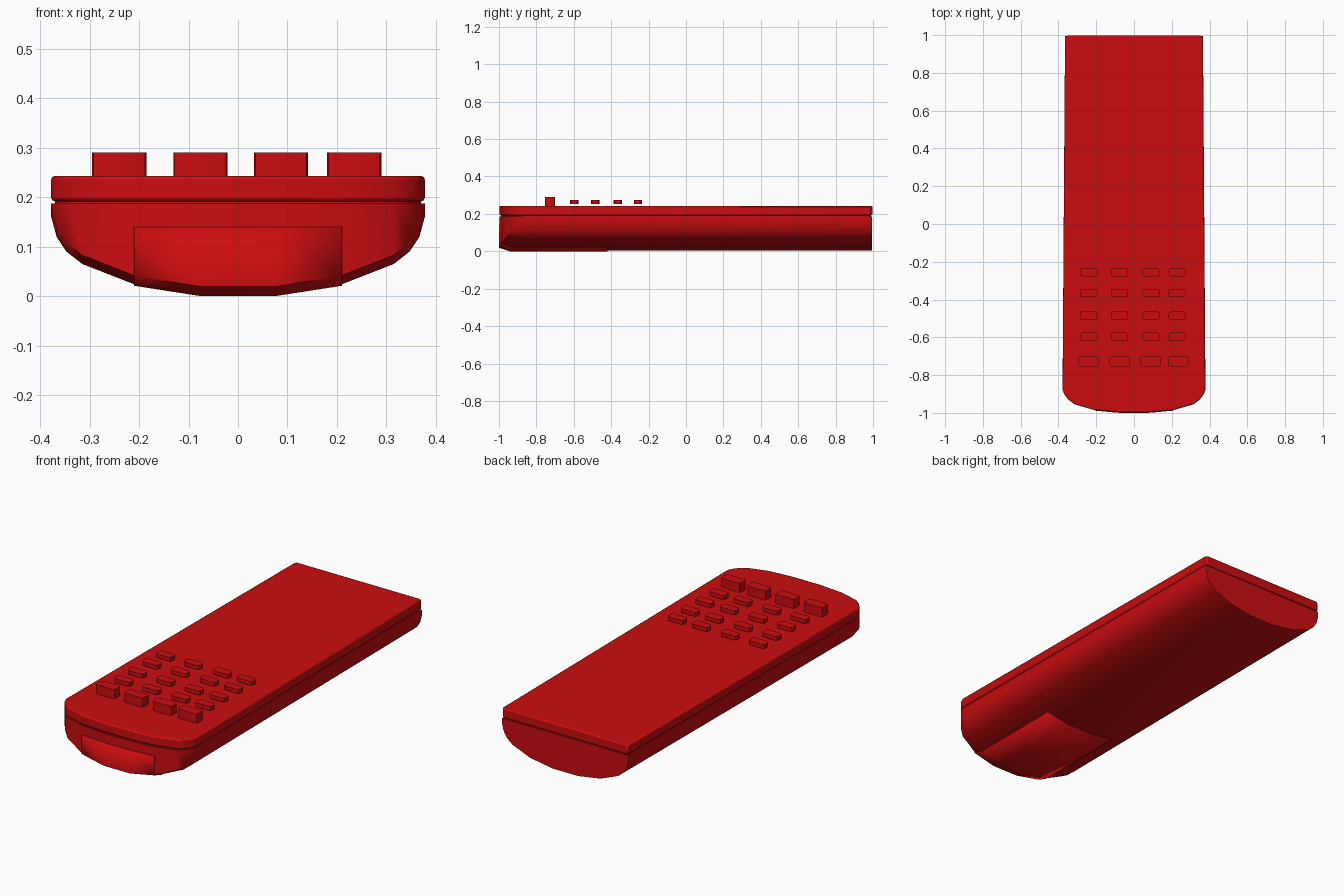
import bpy, bmesh, math

if "Cube" in bpy.data.objects:
    bpy.data.objects.remove(bpy.data.objects["Cube"], do_unlink=True)

RED = (0.6, 0.004, 0.005, 1)
mat = bpy.data.materials.new("red plastic")
mat.use_nodes = True
mat.diffuse_color = RED
mat.node_tree.nodes["Principled BSDF"].inputs["Base Color"].default_value = RED

BACK, TAPER = 0.997, 0.966
# half section columns: x, underside height, front y
HALF = [(0.075, 0.003, -0.997), (0.21, 0.024, -0.985), (0.315, 0.065, -0.955),
        (0.347, 0.09, -0.93), (0.367, 0.12, -0.905), (0.378, 0.16, -0.88)]
COLUMNS = [(-x, z, y) for x, z, y in reversed(HALF)] + HALF


def finish(name, bm, angle=35):
    bmesh.ops.recalc_face_normals(bm, faces=bm.faces)
    me = bpy.data.meshes.new(name)
    bm.to_mesh(me)
    bm.free()
    ob = bpy.data.objects.new(name, me)
    bpy.context.collection.objects.link(ob)
    me.materials.append(mat)
    bpy.ops.object.select_all(action="DESELECT")
    ob.select_set(True)
    bpy.context.view_layer.objects.active = ob
    bpy.ops.object.shade_smooth_by_angle(angle=math.radians(angle))
    return ob


def bevel(ob, width, segments=2):
    mod = ob.modifiers.new("soft edges", "BEVEL")
    mod.width, mod.segments = width, segments
    mod.limit_method, mod.angle_limit = "ANGLE", math.radians(50)


def loft(bm, rows, closed):
    """Skin a list of point rows; closed rows wrap around."""
    rows = [[bm.verts.new(p) for p in row] for row in rows]
    for a, b in zip(rows, rows[1:]):
        n = len(a)
        for i in range(n if closed else n - 1):
            j = (i + 1) % n
            bm.faces.new((a[i], a[j], b[j], b[i]))


def slab(name, inset, z0, z1):
    """Plate following the rounded front and tapered sides."""
    bm = bmesh.new()
    s = 1 - inset / 0.378
    pts = [(x * s, y + inset) for x, _, y in COLUMNS]
    w = 0.378 * TAPER * s
    b = BACK - inset
    pts += [(w, b - 0.01), (w - 0.008, b), (-w + 0.008, b), (-w, b - 0.01)]
    face = bm.faces.new([bm.verts.new((x, y, z0)) for x, y in pts])
    ext = bmesh.ops.extrude_face_region(bm, geom=[face])
    for v in ext["geom"]:
        if isinstance(v, bmesh.types.BMVert):
            v.co.z = z1
    return finish(name, bm)


# Upper shell and the recessed seam below it
bevel(slab("upper_shell", 0, 0.192, 0.243), 0.007)
slab("seam_neck", 0.008, 0.17, 0.21)

# Lower shell: each column runs around front, underside, back and top
RIM, RISE, RUN = 0.187, 0.018, 0.055
bm = bmesh.new()
loops = []
for x, z, y in COLUMNS:
    bx = x * TAPER
    loops.append([(x, y, RIM), (x, y, z + RISE), (x, y + RUN, z),
                  (bx, BACK - 0.003, z), (bx, BACK - 0.003, RIM)])
loft(bm, loops, True)
bm.verts.ensure_lookup_table()
n = len(loops[0])
for end in (bm.verts[:n], bm.verts[-n:]):
    bm.faces.new(end)
finish("lower_shell", bm, 40)

# Battery door wrapping from the front onto the underside
bm = bmesh.new()
g = 0.003
rows = [[(x, y - g, 0.14), (x, y - g, z + RISE - g / 2),
         (x, y + RUN, z - g), (x, -0.42, z - g)]
        for x, z, y in COLUMNS if abs(x) < 0.22]
loft(bm, rows, False)
door = finish("battery_door", bm, 15)
mod = door.modifiers.new("thickness", "SOLIDIFY")
mod.thickness, mod.offset = 0.004, -1
# make sure the door thickens inward
if sum(p.normal.y * p.area for p in door.data.polygons) > 0:
    door.data.flip_normals()


def button(name, x, y, w, d, z0, z1, cut):
    bm = bmesh.new()
    bmesh.ops.create_cube(bm, size=1)
    for v in bm.verts:
        v.co = (x + v.co.x * w, y + v.co.y * d, z0 + (v.co.z + 0.5) * (z1 - z0))
    upright = [e for e in bm.edges if abs(e.verts[0].co.z - e.verts[1].co.z) > 0.001]
    bmesh.ops.bevel(bm, geom=upright, offset=cut, segments=2, profile=0.5, affect="EDGES")
    finish(name, bm)


# Four tall keys at the front
for i, x in enumerate((-0.24, -0.076, 0.087, 0.235)):
    button(f"large_button_{i + 1}", x, -0.727, 0.11, 0.053, 0.238, 0.291, 0.01)

# Four rows of small raised keys
for r, y in enumerate((-0.597, -0.485, -0.365, -0.256)):
    for c, x in enumerate((-0.24, -0.077, 0.09, 0.229)):
        button(f"small_button_{r + 1}_{c + 1}", x, y, 0.092, 0.044, 0.253, 0.274, 0.013)
